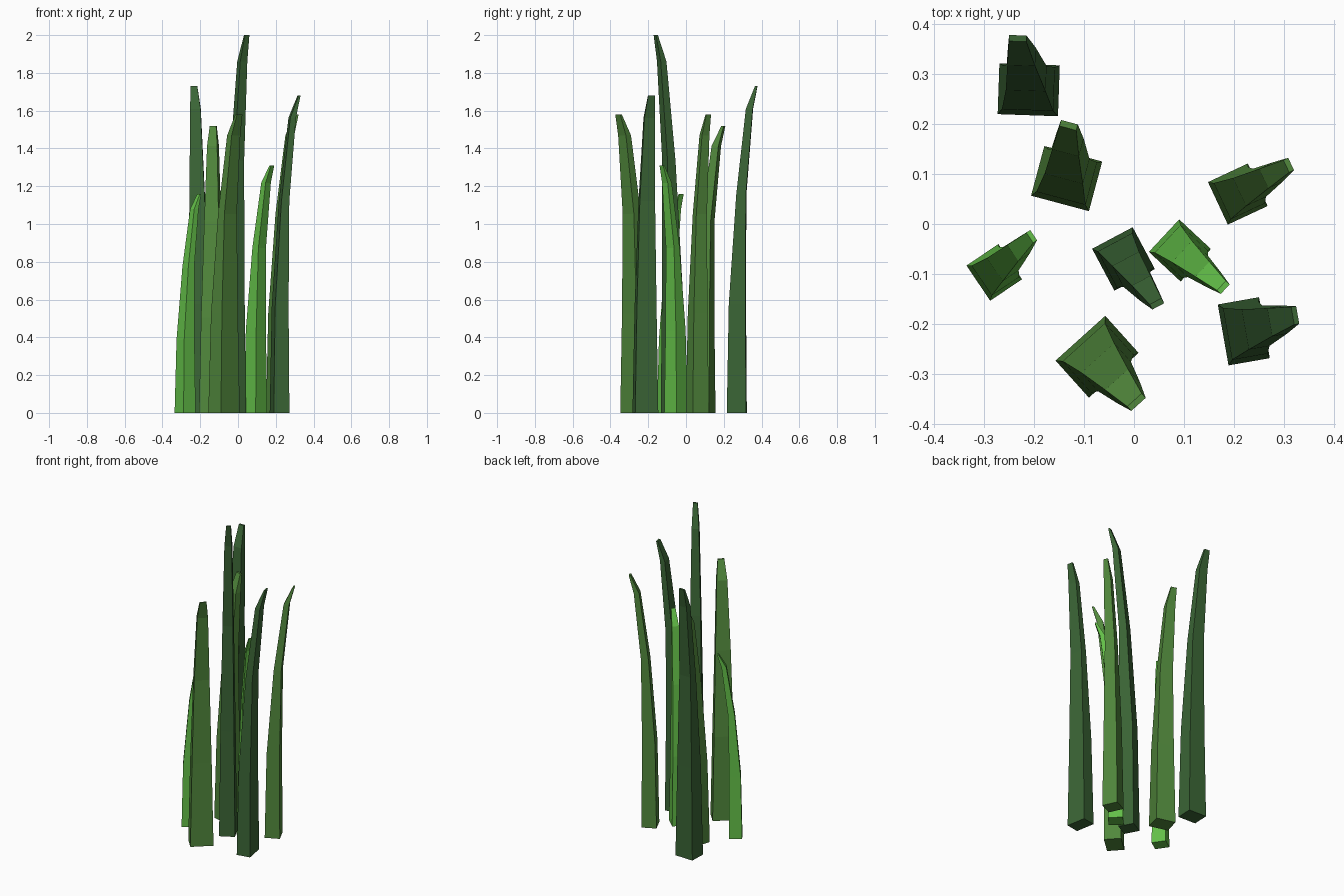
import bpy, bmesh, math
from mathutils import Vector

if "Cube" in bpy.data.objects:
    bpy.data.objects.remove(bpy.data.objects["Cube"])


def material(name, rgb):
    m = bpy.data.materials.new(name)
    m.diffuse_color = (*rgb, 1.0)
    m.use_nodes = True
    m.node_tree.nodes["Principled BSDF"].inputs["Base Color"].default_value = m.diffuse_color
    return m


BRIGHT = material("bright green", (0.125, 0.52, 0.065))
MEDIUM = material("medium green", (0.082, 0.245, 0.045))
DARK = material("dark green", (0.043, 0.130, 0.036))

# Blade profile: height, share of bend, width and depth factors
RINGS = [
    (0.00, 0.00, 1.00, 1.00),
    (0.333, 0.03, 0.85, 0.86),
    (0.667, 0.23, 0.66, 0.50),
    (0.93, 0.65, 0.46, 0.36),
    (1.00, 1.00, 0.29, 0.12),
]


def blade(name, base, tip, heading, width, depth, height, mat):
    """Four-sided tapering blade that bends from base to tip."""
    a = math.radians(heading)
    fwd = Vector((math.cos(a), math.sin(a), 0))
    side = Vector((fwd.y, -fwd.x, 0))
    base, tip = Vector((*base, 0)), Vector((*tip, 0))
    bm = bmesh.new()
    loops = []
    for t, bend, w, d in RINGS:
        c = base.lerp(tip, bend) + Vector((0, 0, t * height))
        loops.append([bm.verts.new(c + side * (sx * w * width / 2) + fwd * (sy * d * depth / 2))
                      for sx, sy in ((-1, -1), (1, -1), (1, 1), (-1, 1))])
    for lo, hi in zip(loops, loops[1:]):
        for i in range(4):
            j = (i + 1) % 4
            bm.faces.new((lo[i], lo[j], hi[j], hi[i]))
    bm.faces.new(loops[0][::-1])
    bm.faces.new(loops[-1])
    bmesh.ops.recalc_face_normals(bm, faces=bm.faces)
    me = bpy.data.meshes.new(name)
    bm.to_mesh(me)
    bm.free()
    me.materials.append(mat)
    bpy.context.collection.objects.link(bpy.data.objects.new(name, me))


# Base centre, tip centre, heading, width, depth, height, colour
blade("blade_back_left", (-0.211, 0.269), (-0.233, 0.372), 88, 0.121, 0.102, 1.73, DARK)
blade("blade_back_middle", (-0.135, 0.091), (-0.131, 0.198), 75, 0.120, 0.103, 1.52, MEDIUM)
blade("blade_back_right", (0.208, 0.060), (0.310, 0.118), 25, 0.094, 0.088, 1.58, MEDIUM)
blade("blade_front_right", (0.220, -0.215), (0.323, -0.183), 10, 0.124, 0.084, 1.68, DARK)
blade("blade_short_centre", (0.092, -0.053), (0.179, -0.127), -43, 0.089, 0.087, 1.31, BRIGHT)
blade("blade_tall_centre", (-0.021, -0.070), (0.046, -0.160), -62, 0.092, 0.095, 2.00, DARK)
blade("blade_front", (-0.074, -0.266), (0.005, -0.357), -48, 0.134, 0.100, 1.58, MEDIUM)
blade("blade_short_left", (-0.280, -0.097), (-0.205, -0.025), 34, 0.085, 0.077, 1.16, BRIGHT)
